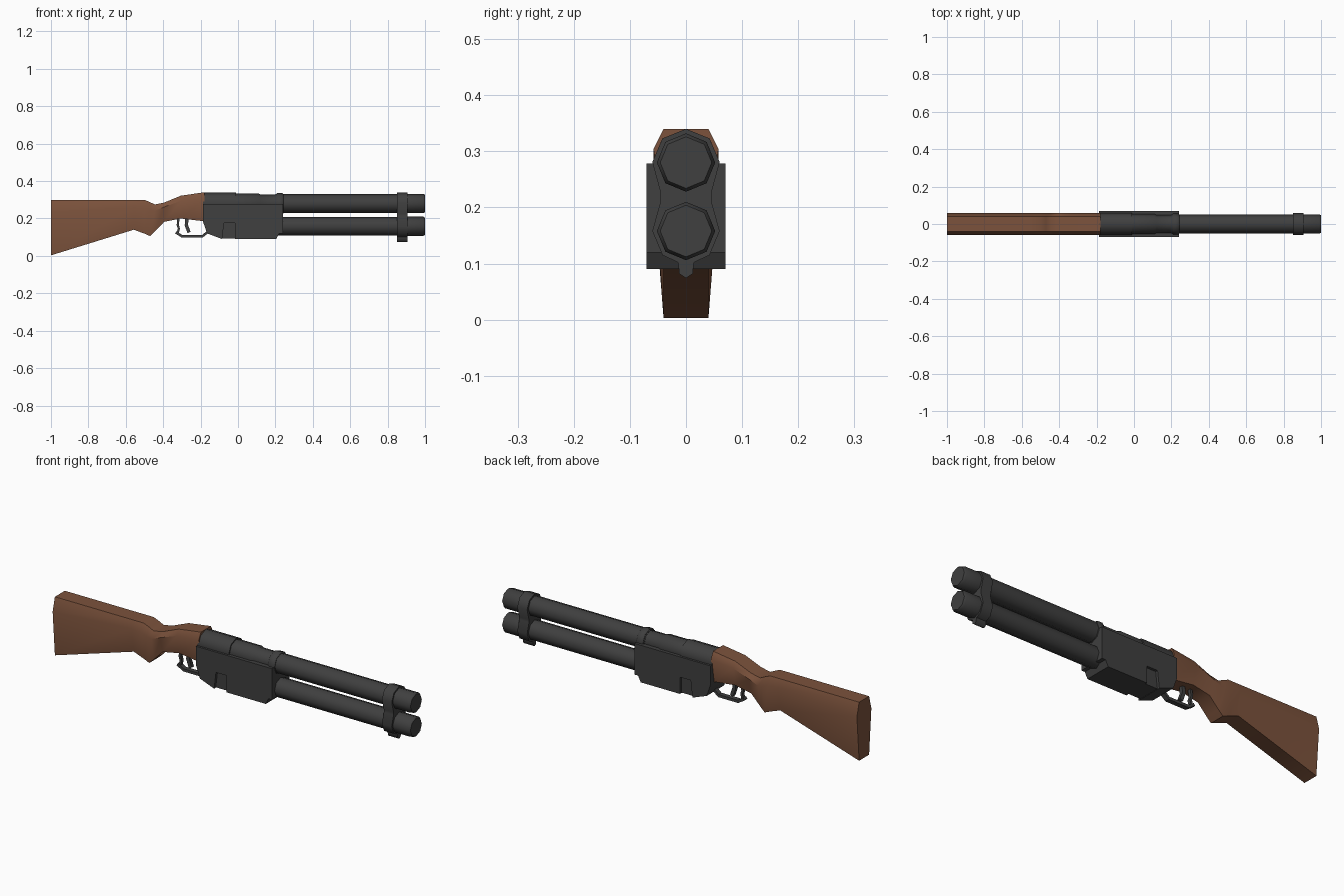
import bpy, bmesh, math
from mathutils import Vector

if "Cube" in bpy.data.objects:
    bpy.data.objects.remove(bpy.data.objects["Cube"])


def material(name, color):
    m = bpy.data.materials.new(name)
    m.diffuse_color = (*color, 1)
    m.use_nodes = True
    m.node_tree.nodes["Principled BSDF"].inputs["Base Color"].default_value = m.diffuse_color
    return m


METAL = material("dark_metal", (0.05, 0.05, 0.05))
WOOD = material("wood", (0.2, 0.085, 0.045))


def loft(name, rings, mat, angle=55):
    """Skin a list of equal-length point rings and cap both ends."""
    bm = bmesh.new()
    loops = [[bm.verts.new(p) for p in ring] for ring in rings]
    n = len(loops[0])
    for a, b in zip(loops, loops[1:]):
        for i in range(n):
            j = (i + 1) % n
            bm.faces.new((a[i], a[j], b[j], b[i]))
    bm.faces.new(loops[0])
    bm.faces.new(loops[-1])
    bmesh.ops.recalc_face_normals(bm, faces=bm.faces)
    me = bpy.data.meshes.new(name)
    bm.to_mesh(me)
    bm.free()
    ob = bpy.data.objects.new(name, me)
    bpy.context.collection.objects.link(ob)
    me.materials.append(mat)
    bpy.ops.object.select_all(action='DESELECT')
    bpy.context.view_layer.objects.active = ob
    ob.select_set(True)
    bpy.ops.object.shade_smooth_by_angle(angle=math.radians(angle))
    return ob


def plate(name, profile, y, mat=METAL):
    """Side profile (x, z) extruded symmetrically to +-y."""
    return loft(name, [[(x, s * y, z) for x, z in profile] for s in (-1, 1)], mat, 30)


def tube(name, zc, stations, mat=METAL):
    """Octagonal tube along x from (x, radius) stations."""
    return loft(name, [[(x, r * math.sin(k * math.pi / 4), zc + r * math.cos(k * math.pi / 4))
                        for k in range(8)] for x, r in stations], mat)


def strip(name, path, w, t):
    """Flat strip of half-width w and half-thickness t along an (x, z) path."""
    pts = [Vector(p) for p in path]
    rings = []
    for i, p in enumerate(pts):
        d = (pts[min(i + 1, len(pts) - 1)] - pts[max(i - 1, 0)]).normalized()
        nrm = Vector((-d.y, d.x)) * t
        a, b = p + nrm, p - nrm
        rings.append([(a.x, -w, a.y), (a.x, w, a.y), (b.x, w, b.y), (b.x, -w, b.y)])
    return loft(name, rings, METAL, 30)


# Wooden stock: hexagonal sections (x, bottom, top)
sections = [(-1, .003, .30), (-.557, .14, .30), (-.50, .119, .30), (-.47, .106, .287),
            (-.445, .13, .275), (-.395, .182, .285), (-.305, .20, .322), (-.18, .185, .34)]
rings = []
for x, b, t in sections:
    mid = b + (t - b) * .77
    rings.append([(x, -.04, b), (x, -.058, mid), (x, -.04, t),
                  (x, .04, t), (x, .058, mid), (x, .04, b)])
loft("stock", rings, WOOD, 40)

# Receiver core and outer side plates with the recess near the bottom
plate("receiver_core", [(-.18, .27), (-.18, .18), (-.16, .12), (-.085, .092),
                        (.20, .092), (.218, .12), (.235, .12), (.235, .27)], .057)
plate("receiver_sides", [(-.186, .278), (-.186, .18), (-.165, .12), (-.085, .09), (-.075, .175),
                         (-.015, .175), (-.015, .09), (.205, .09), (.22, .12),
                         (.24, .12), (.24, .278)], .07)

# Rounded receiver top, ejection section and barrel collar
tube("receiver_top", .28, [(-.186, .06), (-.01, .06)])
tube("ejection_section", .28, [(-.01, .054), (.11, .054), (.12, .048), (.21, .048)])
tube("barrel_collar", .28, [(.205, .052), (.212, .057), (.235, .057), (.242, .052)])

# Barrel and magazine tube, with slightly thicker muzzles
for name, zc in (("upper_barrel", .28), ("lower_barrel", .158)):
    tube(name, zc, [(.2, .05), (.9, .05)])
    tube(name + "_muzzle", zc, [(.89, .052), (.99, .052), (1.0, .046)])

# Clamp around both tubes with a waist and lower lug
half = [(0, .34), (.042, .323), (.06, .281), (.045, .225), (.045, .212),
        (.06, .158), (.042, .115), (.014, .102), (.012, .082), (0, .074)]
outline = half + [(-y, z) for y, z in half[-2:0:-1]]
loft("barrel_clamp", [[(x, y, z) for y, z in outline] for x in (.85, .905)], METAL)

# Trigger guard and trigger
strip("trigger_guard", [(-.16, .13), (-.19, .105), (-.30, .105), (-.333, .126)], .012, .007)
strip("guard_rear_post", [(-.318, .205), (-.322, .165), (-.316, .145), (-.324, .118)], .008, .006)
strip("trigger", [(-.272, .21), (-.276, .165), (-.262, .125)], .009, .009)
